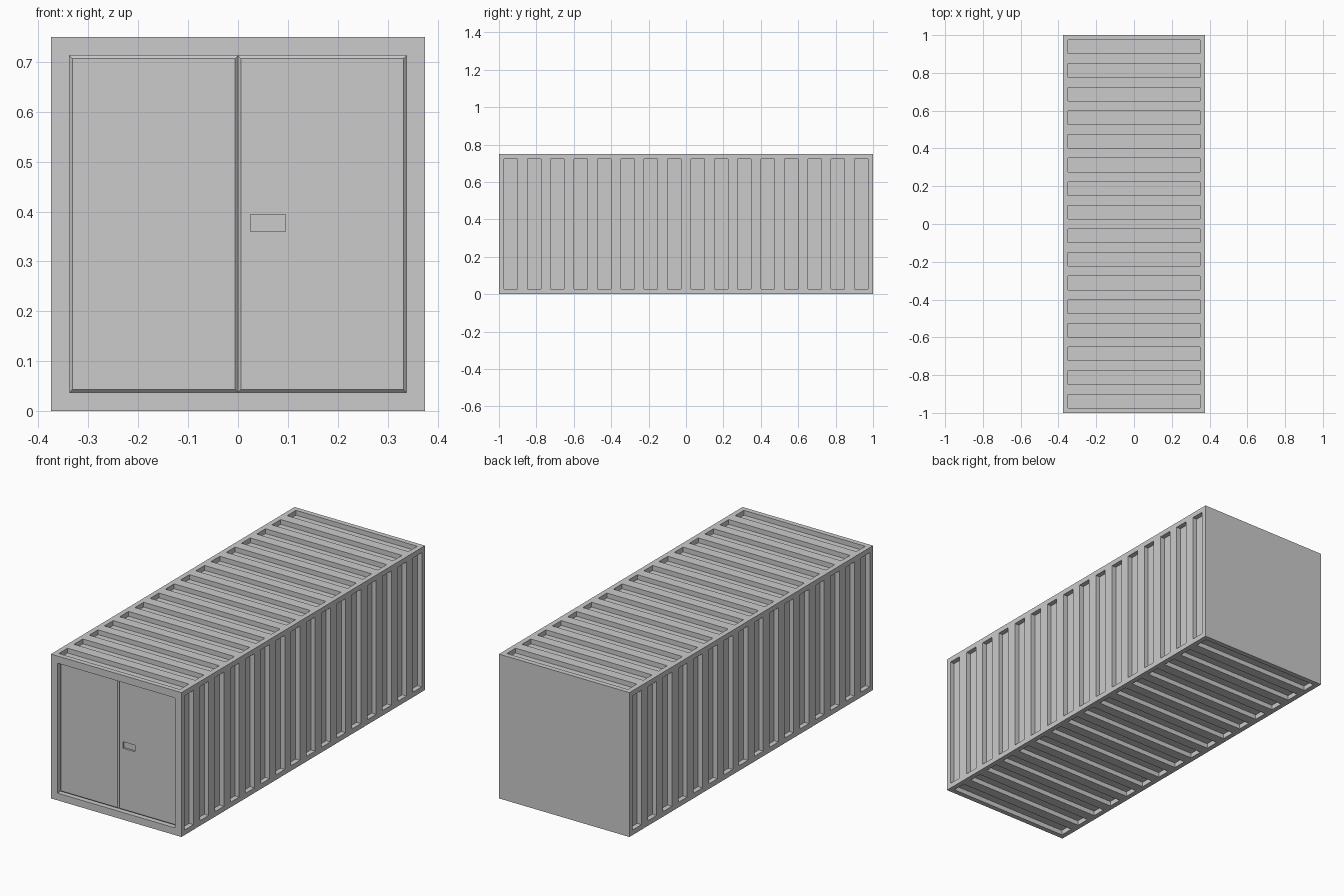
import bpy, bmesh
from mathutils import Vector

if "Cube" in bpy.data.objects:
    bpy.data.objects.remove(bpy.data.objects["Cube"])

W, L, H = 0.75, 2.0, 0.75
RIBS = 16


def box_bm(lo, hi):
    bm = bmesh.new()
    bmesh.ops.create_cube(bm, size=1)
    lo, hi = Vector(lo), Vector(hi)
    for v in bm.verts:
        v.co = Vector([(lo[i] + hi[i]) / 2 + v.co[i] * (hi[i] - lo[i]) for i in range(3)])
    bm.normal_update()
    return bm


def finish(bm, name):
    mesh = bpy.data.meshes.new(name)
    bm.to_mesh(mesh)
    bm.free()
    ob = bpy.data.objects.new(name, mesh)
    bpy.context.collection.objects.link(ob)
    return ob


def front_faces(bm):
    bm.normal_update()
    return [f for f in bm.faces if f.normal.y < -0.9]


def recess(bm, faces, border, depth):
    # inset a border, then push the panel straight in
    bmesh.ops.inset_individual(bm, faces=faces, thickness=border, use_even_offset=True)
    bmesh.ops.inset_individual(bm, faces=faces, thickness=0, depth=-depth)
    bm.normal_update()


# Container shell: strips along the length, each with a sunken groove
bm = box_bm((-W / 2, -L / 2, 0), (W / 2, L / 2, H))
for i in range(1, RIBS):
    bmesh.ops.bisect_plane(bm, geom=bm.verts[:] + bm.edges[:] + bm.faces[:],
                           plane_co=(0, -L / 2 + i * L / RIBS, 0), plane_no=(0, 1, 0))
bm.normal_update()
strips = [f for f in bm.faces if abs(f.normal.y) < 0.1]
front = front_faces(bm)
recess(bm, strips, 0.0265, 0.025)
# Sunken door opening
recess(bm, front, 0.0375, 0.03)
finish(bm, "container_shell")

# Handle pocket cutter
cutter = finish(box_bm((0.025, -1.05, 0.36), (0.095, -0.968, 0.394)), "handle_pocket_cutter")
cutter.hide_render = True
cutter.hide_viewport = True

# Two doors with chamfered front edges
for name, x0, x1 in (("left_door", -0.3375, 0), ("right_door", 0, 0.3375)):
    bm = box_bm((x0, -0.974, 0.0375), (x1, -0.96, H - 0.0375))
    bmesh.ops.inset_individual(bm, faces=front_faces(bm), thickness=0.006,
                               depth=0.006, use_even_offset=True)
    door = finish(bm, name)
    if name == "right_door":
        mod = door.modifiers.new("handle_pocket", 'BOOLEAN')
        mod.operation = 'DIFFERENCE'
        mod.solver = 'EXACT'
        mod.object = cutter
